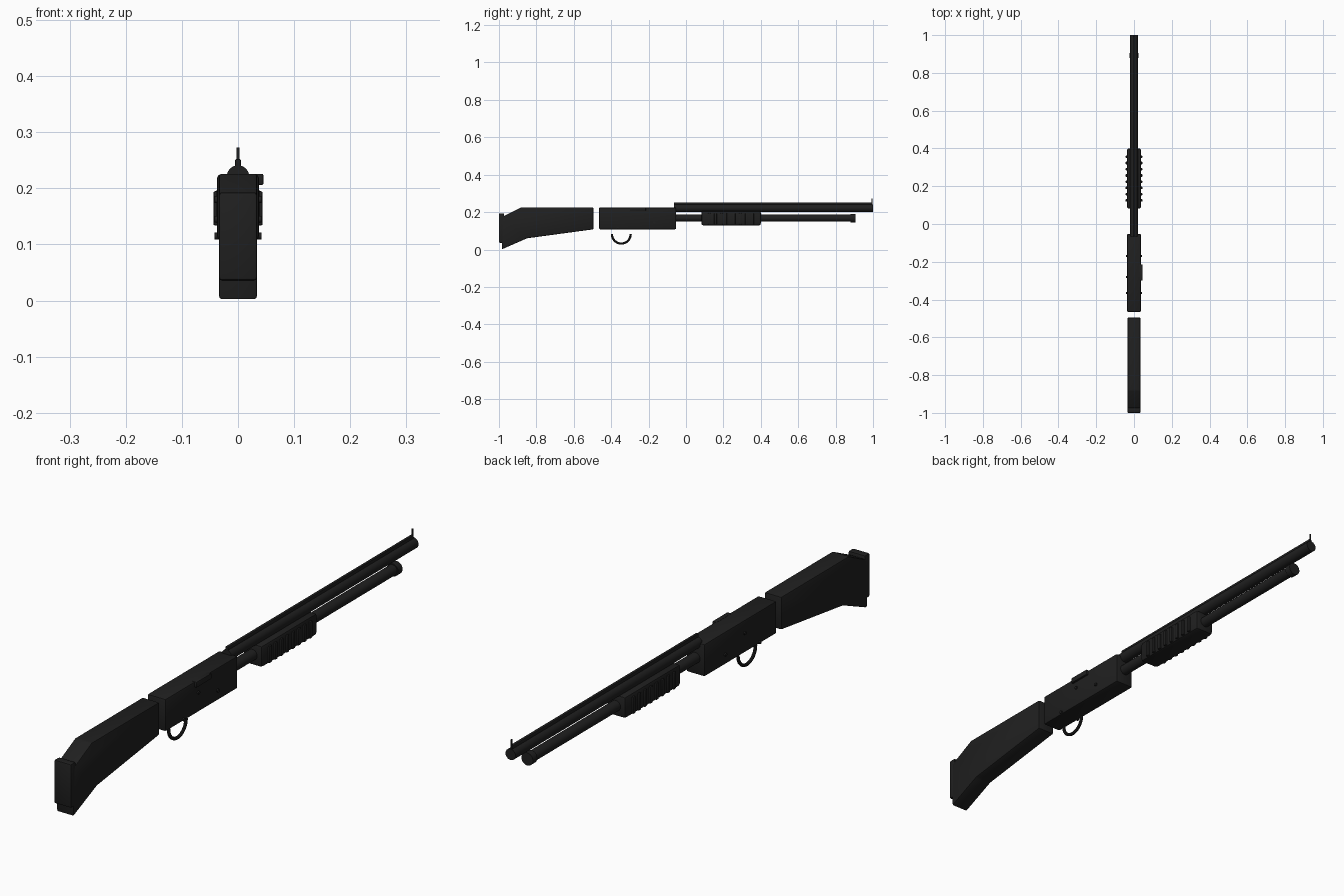
import bpy, bmesh, math
from mathutils import Matrix, Vector

if "Cube" in bpy.data.objects:
    bpy.data.objects.remove(bpy.data.objects["Cube"])


def material(name, v):
    m = bpy.data.materials.new(name)
    m.diffuse_color = (v, v, v, 1)
    m.use_nodes = True
    m.node_tree.nodes["Principled BSDF"].inputs["Base Color"].default_value = m.diffuse_color
    return m


BLACK = material("matte black", 0.014)


def finish(name, bm, smooth=True):
    bmesh.ops.recalc_face_normals(bm, faces=bm.faces[:])
    me = bpy.data.meshes.new(name)
    bm.to_mesh(me)
    bm.free()
    ob = bpy.data.objects.new(name, me)
    bpy.context.collection.objects.link(ob)
    me.materials.append(BLACK)
    if smooth:
        bpy.ops.object.select_all(action='DESELECT')
        ob.select_set(True)
        bpy.context.view_layer.objects.active = ob
        bpy.ops.object.shade_smooth_by_angle(angle=math.radians(35))
    return ob


def bevel(bm, width, segments=2):
    bmesh.ops.bevel(bm, geom=bm.edges[:], offset=width, segments=segments,
                    profile=0.5, affect='EDGES', clamp_overlap=True)


def box(name, lo, hi, width=0.0):
    lo, hi = Vector(lo), Vector(hi)
    bm = bmesh.new()
    bmesh.ops.create_cube(bm, size=1, matrix=Matrix.Translation((lo + hi) / 2)
                          @ Matrix.Diagonal((*(hi - lo), 1)))
    if width:
        bevel(bm, width)
    return finish(name, bm)


def rod(name, a, b, r, sides=32):
    a, b = Vector(a), Vector(b)
    bm = bmesh.new()
    rot = Vector((0, 0, 1)).rotation_difference(b - a).to_matrix().to_4x4()
    bmesh.ops.create_cone(bm, cap_ends=True, segments=sides, radius1=r, radius2=r,
                          depth=(b - a).length,
                          matrix=Matrix.Translation((a + b) / 2) @ rot)
    return finish(name, bm)


def slab(name, profile, half, width):
    """Side profile in (y, z) extruded across x."""
    bm = bmesh.new()
    f = bm.faces.new([bm.verts.new((-half, y, z)) for y, z in profile])
    ext = bmesh.ops.extrude_face_region(bm, geom=[f])
    bmesh.ops.translate(bm, vec=(2 * half, 0, 0),
                        verts=[v for v in ext["geom"] if isinstance(v, bmesh.types.BMVert)])
    bevel(bm, width)
    return finish(name, bm)


# Shoulder stock and butt pad
slab("stock", [(-0.495, 0.108), (-0.495, 0.226), (-0.88, 0.226), (-0.985, 0.174),
               (-0.985, 0.001), (-0.85, 0.06)], 0.034, 0.005)
box("butt_pad", (-0.034, -1.0, 0.036), (0.034, -0.972, 0.193), 0.005)

# Receiver, port cover and cross pins
box("receiver", (-0.037, -0.465, 0.108), (0.037, -0.053, 0.225), 0.006)
box("ejection_port_cover", (0.028, -0.3, 0.206), (0.045, -0.215, 0.226), 0.002)
for i, (y, z) in enumerate([(-0.17, 0.145), (-0.28, 0.18), (-0.365, 0.115)]):
    rod(f"cross_pin_{i}", (-0.042, y, z), (0.042, y, z), 0.006, 16)

# Trigger guard: half ring below the receiver
bm = bmesh.new()
rings = []
N, M, R, r = 24, 10, 0.05, 0.006
for i in range(N + 1):
    t = math.pi + math.pi * i / N
    ring = []
    for j in range(M):
        a = 2 * math.pi * j / M
        d = R + r * math.cos(a)
        ring.append(bm.verts.new((r * math.sin(a), -0.346 + d * math.cos(t),
                                  0.082 + d * math.sin(t))))
    rings.append(ring)
for p, q in zip(rings, rings[1:]):
    for j in range(M):
        k = (j + 1) % M
        bm.faces.new((p[j], p[k], q[k], q[j]))
bm.faces.new(rings[0])
bm.faces.new(rings[-1])
finish("trigger_guard", bm)

# Barrel with top rib and front sight
rod("barrel", (0, -0.065, 0.221), (0, 1.0, 0.221), 0.02)
box("barrel_rib", (-0.005, -0.065, 0.237), (0.005, 0.995, 0.252), 0.0015)
rod("front_sight", (0, 0.994, 0.24), (0, 0.994, 0.273), 0.003, 12)

# Magazine tube and cap
rod("magazine_tube", (0, -0.06, 0.168), (0, 0.89, 0.168), 0.019)
rod("magazine_cap", (0, 0.88, 0.168), (0, 0.905, 0.168), 0.023)

# Sliding fore-end with grip ridges
box("fore_end", (-0.038, 0.082, 0.129), (0.038, 0.4, 0.207), 0.01)
for i in range(8):
    y = 0.125 + i * 0.033
    box(f"grip_ridge_{i}", (-0.044, y - 0.007, 0.134), (0.044, y + 0.007, 0.195), 0.003)
